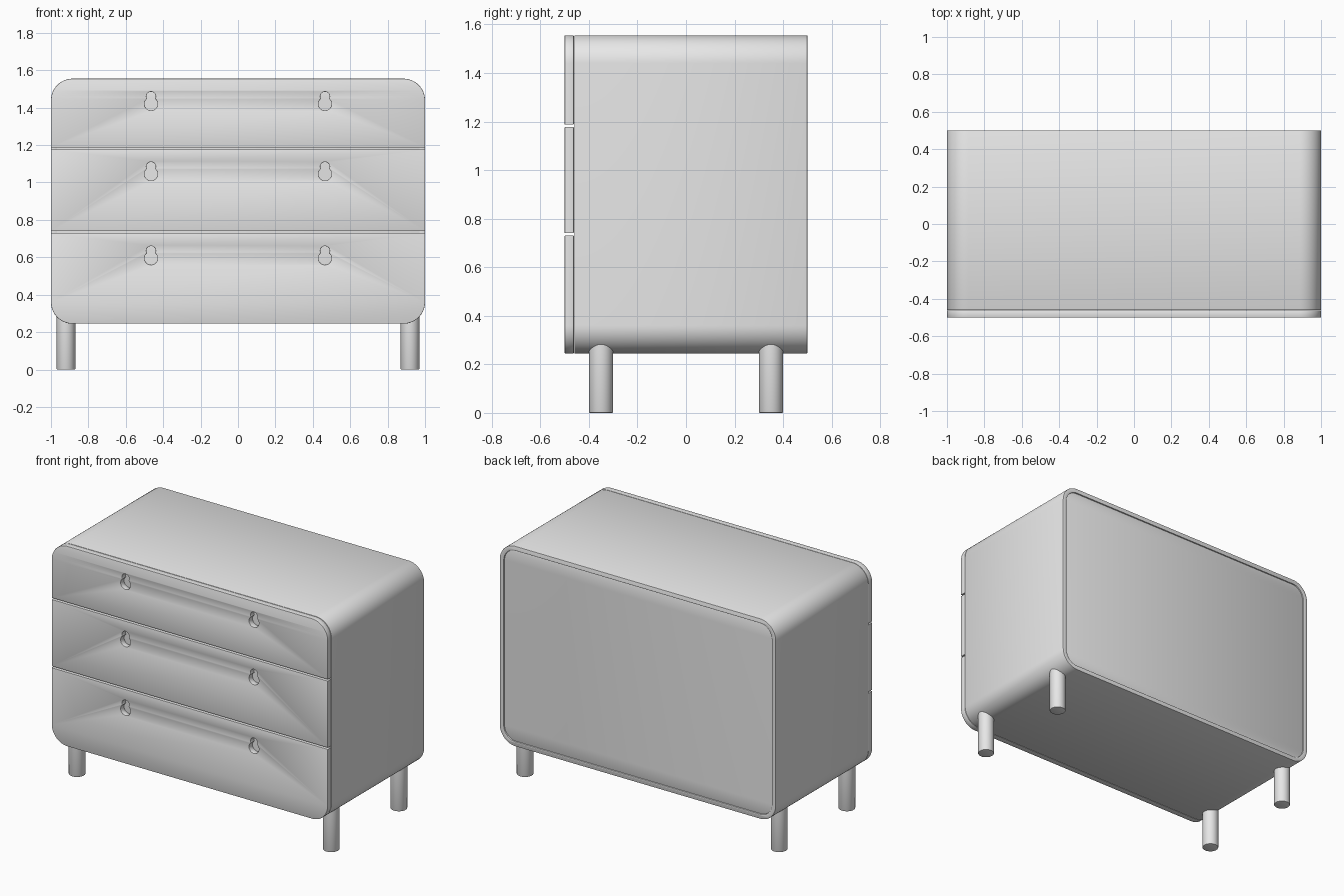
import bpy, bmesh, math

if "Cube" in bpy.data.objects:
    bpy.data.objects.remove(bpy.data.objects["Cube"])

grey = bpy.data.materials.new("light grey")
grey.diffuse_color = (0.8, 0.8, 0.8, 1)
grey.use_nodes = True
grey.node_tree.nodes["Principled BSDF"].inputs["Base Color"].default_value = grey.diffuse_color

BOTTOM, TOP, RADIUS = 0.245, 1.555, 0.115


def finish(obj):
    obj.data.materials.clear()
    obj.data.materials.append(grey)
    bpy.ops.object.select_all(action='DESELECT')
    obj.select_set(True)
    bpy.context.view_layer.objects.active = obj
    bpy.ops.object.shade_smooth_by_angle(angle=math.radians(35))


def arc(cx, cz, r, a0, a1, n=16):
    return [(cx + r * math.cos(math.radians(a0 + (a1 - a0) * i / n)),
             cz + r * math.sin(math.radians(a0 + (a1 - a0) * i / n))) for i in range(n + 1)]


def rounded(hx, z0, z1, r0, r1):
    """Rectangle outline with bottom radius r0 and top radius r1 (0 = square)."""
    pts = []
    for sx, z, r, a in ((1, z0 + r0, r0, -90), (1, z1 - r1, r1, 0),
                        (-1, z1 - r1, r1, 90), (-1, z0 + r0, r0, 180)):
        x = sx * (hx - r)
        pts += arc(x, z, r, a, a + 90) if r else [(x, z)]
    return pts


def inset_body(d):
    return rounded(1 - d, BOTTOM + d, TOP - d, RADIUS - d, RADIUS - d)


def keyhole(cx, cz):
    """Finger hole: a large circle joined to a smaller one above it."""
    return arc(cx, cz, 0.035, 128.2, 411.8, 24) + arc(cx, cz + 0.04, 0.025, -30, 210, 18)[1:-1]


def plate(name, loops, y0, y1, bevel):
    """Extrude outlines (first outer, rest holes) from y0 to y1 with eased edges."""
    cu = bpy.data.curves.new(name, 'CURVE')
    cu.dimensions, cu.fill_mode = '2D', 'BOTH'
    for loop in loops:
        sp = cu.splines.new('POLY')
        sp.points.add(len(loop) - 1)
        for p, (x, z) in zip(sp.points, loop):
            p.co = (x, z, 0, 1)
        sp.use_cyclic_u = True
    cu.extrude = (y1 - y0) / 2 - bevel
    cu.bevel_depth, cu.bevel_resolution, cu.offset = bevel, 1, -bevel
    tmp = bpy.data.objects.new(name + "_outline", cu)
    bpy.context.collection.objects.link(tmp)
    dg = bpy.context.evaluated_depsgraph_get()
    me = bpy.data.meshes.new_from_object(tmp.evaluated_get(dg))
    bpy.data.objects.remove(tmp)
    # weld, then stand the plate upright
    bm = bmesh.new()
    bm.from_mesh(me)
    bmesh.ops.remove_doubles(bm, verts=bm.verts, dist=1e-5)
    for v in bm.verts:
        x, z, d = v.co
        v.co = (x, (y0 + y1) / 2 - d, z)
    bmesh.ops.recalc_face_normals(bm, faces=bm.faces)
    bm.to_mesh(me)
    bm.free()
    obj = bpy.data.objects.new(name, me)
    bpy.context.collection.objects.link(obj)
    finish(obj)
    return obj


# Cabinet shell, recessed back and the board behind the drawer fronts
plate("cabinet_shell", [inset_body(0), inset_body(0.03)], -0.46, 0.5, 0.003)
plate("back_panel", [inset_body(0.03)], 0.46, 0.492, 0.001)
plate("inner_front_board", [inset_body(0.03)], -0.459, -0.445, 0.001)

# Three drawer fronts, each with a pair of keyhole grips
GAP = 0.005
drawers = (("top_drawer_front", 1.182 + GAP, TOP, 0, RADIUS, 1.42),
           ("middle_drawer_front", 0.735 + GAP, 1.182 - GAP, 0, 0, 1.045),
           ("bottom_drawer_front", BOTTOM, 0.735 - GAP, RADIUS, 0, 0.595))
for name, z0, z1, r0, r1, grip in drawers:
    plate(name, [rounded(1, z0, z1, r0, r1), keyhole(-0.465, grip), keyhole(0.465, grip)],
          -0.5, -0.462, 0.003)

# Four round legs running up into the rounded lower edges
for side, sx in (("left", -1), ("right", 1)):
    for end, sy in (("front", -1), ("back", 1)):
        bpy.ops.mesh.primitive_cylinder_add(vertices=40, radius=0.05, depth=0.29,
                                            location=(sx * 0.92, sy * 0.35, 0.145))
        leg = bpy.context.object
        leg.name = f"{end}_{side}_leg"
        bm = bmesh.new()
        bm.from_mesh(leg.data)
        rim = [e for e in bm.edges if all(v.co.z < 0 for v in e.verts)]
        bmesh.ops.bevel(bm, geom=rim, offset=0.004, segments=2, affect='EDGES', profile=0.5)
        bm.to_mesh(leg.data)
        bm.free()
        finish(leg)
